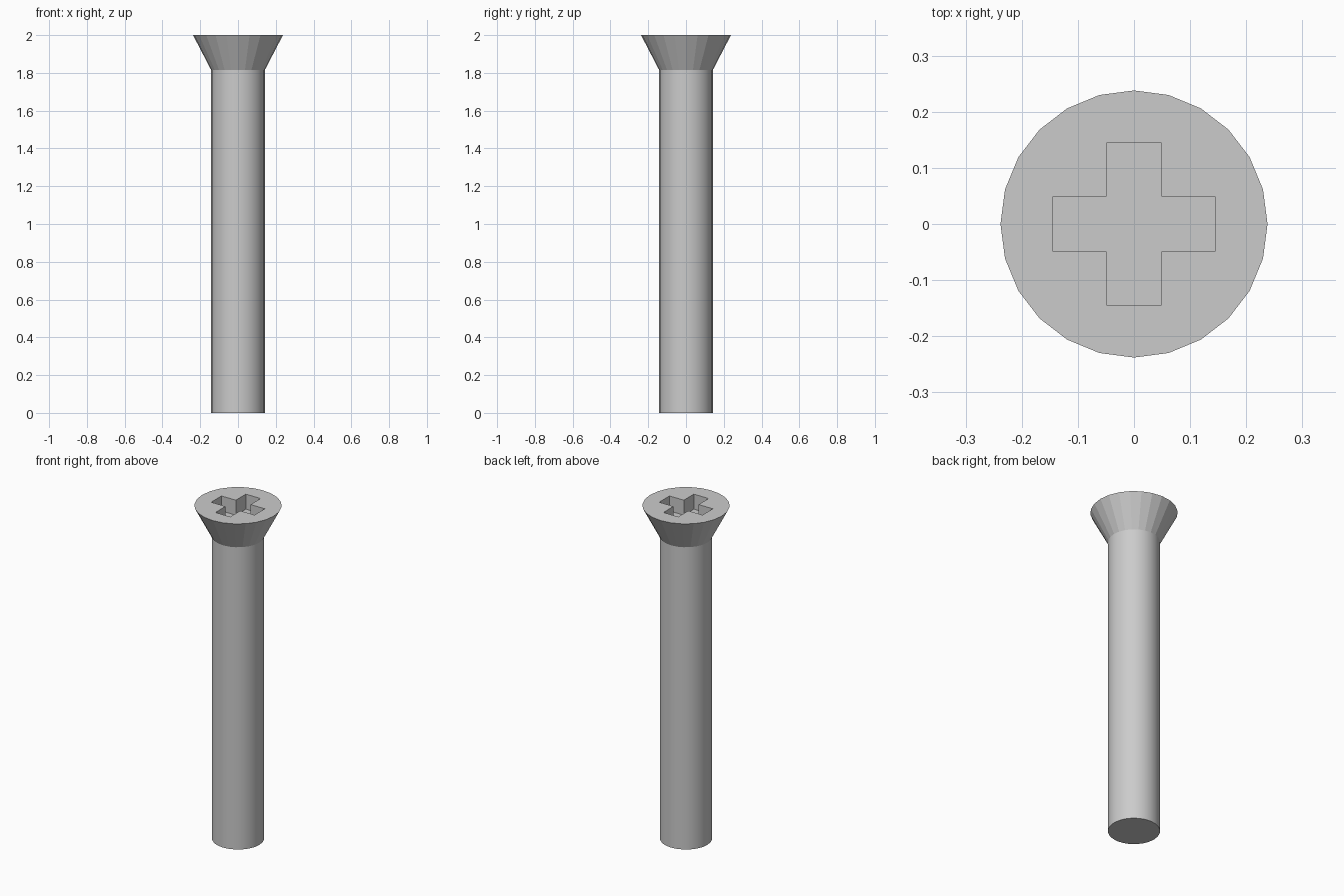
import bpy, bmesh
from math import cos, sin, tau

if "Cube" in bpy.data.objects:
    bpy.data.objects.remove(bpy.data.objects["Cube"])

SIDES = 24
HEAD_Z, TOP_Z = 1.815, 2.0
SHANK_R, HEAD_R = 0.142, 0.238
ARM, HALF, DEPTH = 0.144, 0.049, 0.09


def make_object(name, bm):
    bmesh.ops.recalc_face_normals(bm, faces=bm.faces)
    mesh = bpy.data.meshes.new(name)
    bm.to_mesh(mesh)
    bm.free()
    obj = bpy.data.objects.new(name, mesh)
    bpy.context.collection.objects.link(obj)
    return obj


# Screw body: round shank flaring into a countersunk head
bm = bmesh.new()
rings = [[bm.verts.new((r * cos(tau * i / SIDES), r * sin(tau * i / SIDES), z))
          for i in range(SIDES)]
         for r, z in ((SHANK_R, 0), (SHANK_R, HEAD_Z), (HEAD_R, TOP_Z))]
for level, (low, high) in enumerate(zip(rings, rings[1:])):
    for i in range(SIDES):
        j = (i + 1) % SIDES
        face = bm.faces.new((low[i], low[j], high[j], high[i]))
        face.smooth = level == 0  # smooth shank, faceted head
bm.faces.new(rings[0][::-1])
bm.faces.new(rings[-1])
for ring in rings:
    for i in range(SIDES):
        bm.edges.get((ring[i], ring[(i + 1) % SIDES])).smooth = False
screw = make_object("countersunk_screw", bm)

# Cross recess cutter: one arm outline repeated by quarter turns
bm = bmesh.new()
outline = []
for x, y in ((HALF, HALF), (HALF, ARM), (-HALF, ARM)):
    outline.append((x, y))
points = []
for turn in range(4):
    for x, y in outline:
        for _ in range(turn):
            x, y = -y, x
        points.append((x, y))
base = bm.faces.new([bm.verts.new((x, y, TOP_Z - DEPTH)) for x, y in points])
up = bmesh.ops.extrude_face_region(bm, geom=[base])
bmesh.ops.translate(bm, vec=(0, 0, DEPTH + 0.1),
                    verts=[v for v in up["geom"] if isinstance(v, bmesh.types.BMVert)])
cutter = make_object("cross_recess_cutter", bm)
cutter.hide_render = True
cutter.hide_set(True)

# Cut the recess into the head
cut = screw.modifiers.new("cross_recess", 'BOOLEAN')
cut.operation = 'DIFFERENCE'
cut.solver = 'EXACT'
cut.object = cutter
